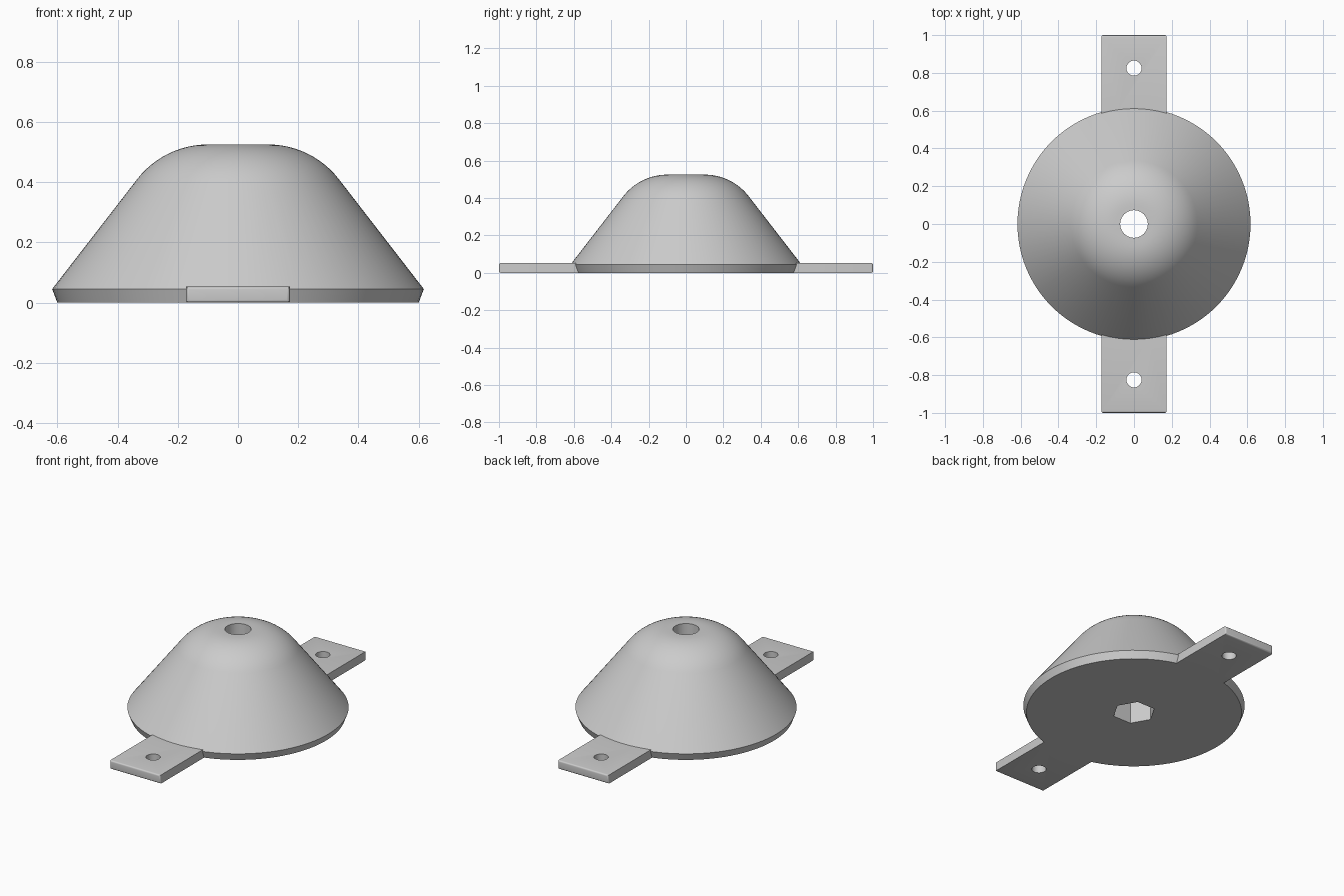
import bpy, bmesh
from math import sin, cos, radians, pi
from mathutils import Matrix

cube = bpy.data.objects.get("Cube")
if cube:
    bpy.data.objects.remove(cube)

grey = bpy.data.materials.new("plain grey")
grey.use_nodes = True
colour = (0.6, 0.6, 0.6, 1)
grey.diffuse_color = colour
grey.node_tree.nodes["Principled BSDF"].inputs["Base Color"].default_value = colour


def add_object(name, bm):
    bmesh.ops.recalc_face_normals(bm, faces=bm.faces)
    mesh = bpy.data.meshes.new(name)
    bm.to_mesh(mesh)
    bm.free()
    mesh.materials.append(grey)
    obj = bpy.data.objects.new(name, mesh)
    bpy.context.collection.objects.link(obj)
    return obj


def prism(name, radius, bottom, top, sides, y=0):
    bm = bmesh.new()
    bmesh.ops.create_cone(bm, cap_ends=True, segments=sides, radius1=radius, radius2=radius,
                          depth=top - bottom,
                          matrix=Matrix.Translation((0, y, (bottom + top) / 2)))
    return add_object(name, bm)


def combine(obj, other, operation):
    mod = obj.modifiers.new(operation.lower(), "BOOLEAN")
    mod.operation = operation
    mod.solver = "EXACT"
    mod.object = other
    bpy.context.view_layer.objects.active = obj
    bpy.ops.object.modifier_apply(modifier=mod.name)
    bpy.data.objects.remove(other)


# Domed cone: flared rim, straight flank, rounded shoulder, flat crown
ARC, HEIGHT, CROWN = 0.297, 0.525, 0.1
profile = [(0, 0), (0.6, 0), (0.617, 0.045)]
for i in range(12, -1, -1):
    a = radians(52.2) * i / 12
    profile.append((CROWN + ARC * sin(a), HEIGHT - ARC * (1 - cos(a))))
profile.append((0, HEIGHT))

bm = bmesh.new()
verts = [bm.verts.new((r, 0, z)) for r, z in profile]
edges = [bm.edges.new(pair) for pair in zip(verts, verts[1:])]
bmesh.ops.spin(bm, geom=verts + edges, cent=(0, 0, 0), axis=(0, 0, 1),
               angle=2 * pi, steps=96, use_merge=True)
bmesh.ops.remove_doubles(bm, verts=bm.verts, dist=0.0001)
body = add_object("mounting_foot", bm)

# Mounting tabs with rounded outer ends and a screw hole each
for side in (-1, 1):
    bm = bmesh.new()
    size = Matrix.Diagonal((0.344, 0.6, 0.053, 1))
    bmesh.ops.create_cube(bm, size=1, matrix=Matrix.Translation((0, 0.7 * side, 0.0265)) @ size)
    end = [e for e in bm.edges if all(abs(v.co.y) > 0.9 for v in e.verts)]
    bmesh.ops.bevel(bm, geom=end, offset=0.01, segments=4, profile=0.5, affect="EDGES")
    tab = add_object("mounting_tab", bm)
    combine(tab, prism("screw_hole", 0.04, -0.1, 0.2, 48, 0.825 * side), "DIFFERENCE")
    combine(body, tab, "UNION")

# Bolt hole through the crown and hexagonal pocket underneath
combine(body, prism("bolt_hole", 0.073, -0.1, 0.7, 64), "DIFFERENCE")
pocket = prism("hex_pocket", 0.12, -0.1, 0.26, 6)
pocket.data.transform(Matrix.Rotation(pi / 6, 4, "Z") if abs(pocket.data.vertices[0].co.x) < 0.01
                      else Matrix.Identity(4))
combine(body, pocket, "DIFFERENCE")

# Smooth the curved surfaces, keep the corners sharp
bpy.ops.object.select_all(action="DESELECT")
body.select_set(True)
bpy.context.view_layer.objects.active = body
bpy.ops.object.shade_smooth_by_angle(angle=radians(30))
